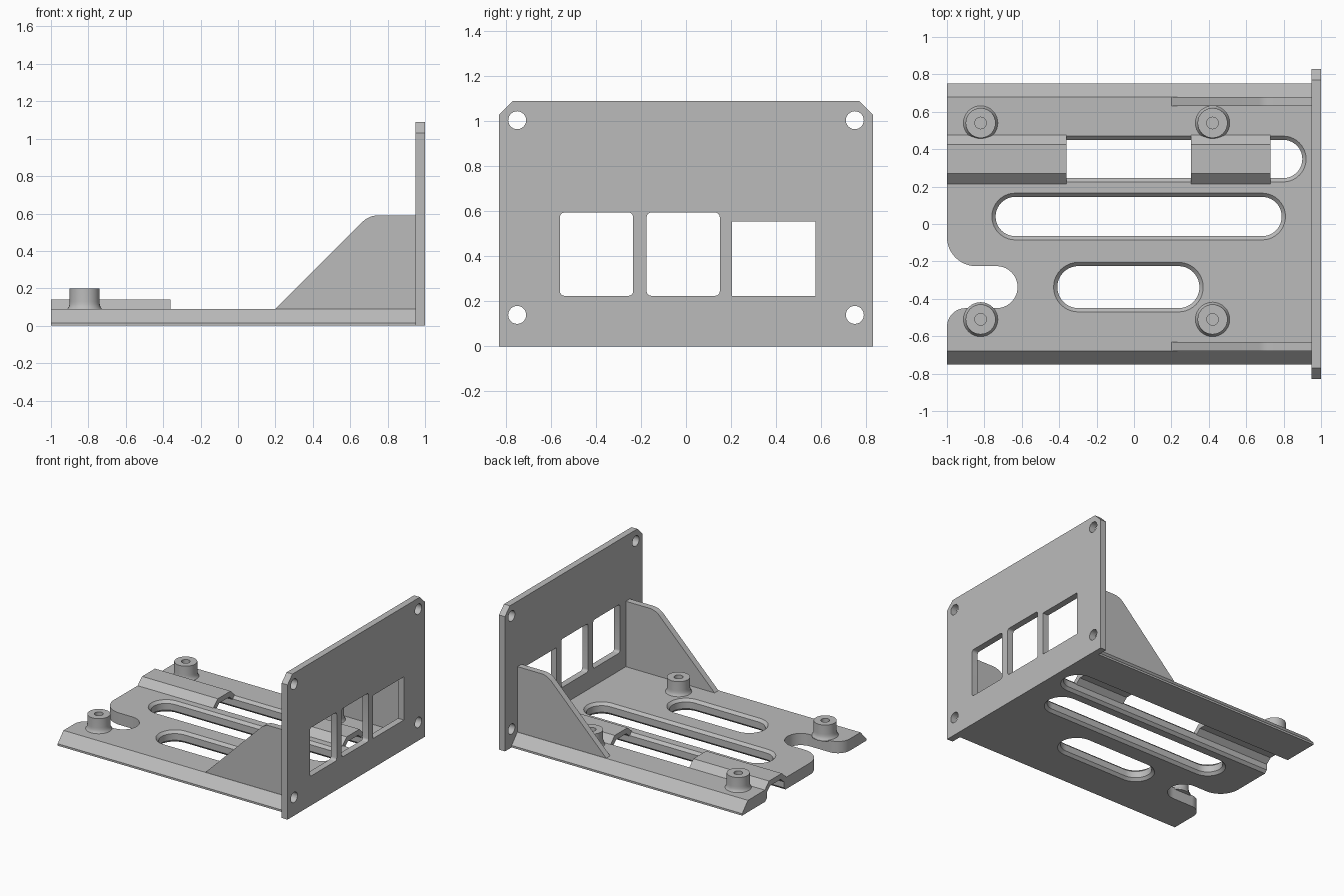
import bpy, bmesh
from math import sin, cos, pi, radians

cube = bpy.data.objects.get("Cube")
if cube:
    bpy.data.objects.remove(cube, do_unlink=True)

grey = bpy.data.materials.new("plain grey")
grey.use_nodes = True
grey.diffuse_color = (0.5, 0.5, 0.5, 1)
bsdf = next(n for n in grey.node_tree.nodes if n.type == 'BSDF_PRINCIPLED')
bsdf.inputs["Base Color"].default_value = (0.5, 0.5, 0.5, 1)


def loft(name, rings):
    """Closed solid through rings of equal point count."""
    bm = bmesh.new()
    loops = [[bm.verts.new(p) for p in ring] for ring in rings]
    n = len(loops[0])
    for a, b in zip(loops, loops[1:]):
        for i in range(n):
            j = (i + 1) % n
            bm.faces.new((a[i], a[j], b[j], b[i]))
    bm.faces.new(loops[0][::-1])
    bm.faces.new(loops[-1])
    bmesh.ops.recalc_face_normals(bm, faces=bm.faces)
    mesh = bpy.data.meshes.new(name)
    bm.to_mesh(mesh)
    bm.free()
    mesh.materials.append(grey)
    obj = bpy.data.objects.new(name, mesh)
    bpy.context.collection.objects.link(obj)
    return obj


def prism(name, pts, axis, a, b):
    """Extrude a 2D profile along an axis from a to b."""
    place = {'x': lambda p, q, t: (t, p, q),
             'y': lambda p, q, t: (p, t, q),
             'z': lambda p, q, t: (p, q, t)}[axis]
    return loft(name, [[place(p, q, t) for p, q in pts] for t in (a, b)])


def arc(cx, cy, r, start, end, steps=12):
    return [(cx + r * cos(radians(start + (end - start) * i / steps)),
             cy + r * sin(radians(start + (end - start) * i / steps)))
            for i in range(steps + 1)]


def rounded(x0, x1, y0, y1, r, steps=4):
    return (arc(x1 - r, y1 - r, r, 0, 90, steps) + arc(x0 + r, y1 - r, r, 90, 180, steps)
            + arc(x0 + r, y0 + r, r, 180, 270, steps) + arc(x1 - r, y0 + r, r, 270, 360, steps))


def cut(obj, cutters):
    bpy.context.view_layer.objects.active = obj
    for c in cutters:
        c.hide_render = True
        mod = obj.modifiers.new("cut", 'BOOLEAN')
        mod.operation, mod.solver, mod.object = 'DIFFERENCE', 'EXACT', c
        bpy.ops.object.modifier_apply(modifier=mod.name)
        bpy.data.objects.remove(c, do_unlink=True)


def slot_cutter(x0, x1, y0, y1):
    """Stadium slot with chamfered rims; sizes given at the plate faces."""
    rings = []
    for z, grow in ((-0.01, 0.01), (0.02, -0.02), (0.07, -0.02), (0.10, 0.01)):
        r = (y1 - y0) / 2 + grow
        cy = (y0 + y1) / 2
        half = (y1 - y0) / 2
        outline = arc(x1 - half, cy, r, -90, 90, 20) + arc(x0 + half, cy, r, 90, 270, 20)
        rings.append([(x, y, z) for x, y in outline])
    return loft("slot_cutter", rings)


# Base plate with sloping long edges
T = 0.09
base = prism("base_plate", [(-0.75, 0), (0.75, 0), (0.75, 0.015), (0.68, T),
                            (-0.68, T), (-0.75, 0.015)], 'x', -1, 0.955)
# Flared notch in the left end
notch = ([(-1.1, -0.07)] + arc(-0.845, -0.07, 0.155, 180, 270)
         + arc(-0.735, -0.3375, 0.1125, 90, -90, 20)
         + arc(-0.9, -0.55, 0.1, 90, 180) + [(-1.1, -0.55)])
cut(base, [slot_cutter(-1.4, 0.92, 0.225, 0.47),
           slot_cutter(-0.76, 0.81, -0.085, 0.165),
           slot_cutter(-0.43, 0.37, -0.47, -0.205),
           prism("notch_cutter", notch, 'z', -0.1, 0.2)])

# Raised bridges over the open slot
arch = [(0.215, T), (0.27, 0.14), (0.425, 0.14), (0.475, T), (0.45, 0.065),
        (0.41, 0.1), (0.285, 0.1), (0.245, 0.065)]
for name, a, b in (("bridge_outer", -1, -0.36), ("bridge_inner", 0.305, 0.73)):
    prism(name, arch, 'x', a, b)

# End panel with windows and screw holes
panel = prism("end_panel", [(-0.83, 0), (0.83, 0), (0.83, 1.03), (0.77, 1.09),
                            (-0.77, 1.09), (-0.83, 1.03)], 'x', 0.95, 1)
openings = [rounded(-0.56, -0.235, 0.225, 0.595, 0.02),
            rounded(-0.175, 0.15, 0.225, 0.595, 0.02),
            [(0.205, 0.225), (0.575, 0.225), (0.575, 0.555), (0.205, 0.555)]]
openings += [arc(y, z, 0.04, 0, 345, 23) for y in (-0.75, 0.75) for z in (0.14, 1.005)]
cut(panel, [prism("opening_cutter", o, 'x', 0.8, 1.2) for o in openings])

# Gussets bracing the panel
gusset = [(0.2, T), (0.2, 0.08), (0.96, 0.08), (0.96, 0.59)] + arc(0.75, 0.47, 0.12, 90, 135, 8)
for name, s in (("gusset_left", 1), ("gusset_right", -1)):
    prism(name, gusset, 'y', s * 0.63, s * 0.678)

# Standoffs: lathed posts with a flared foot and blind hole
post = [(0.092, 0.08), (0.092, T), (0.085, 0.1), (0.081, 0.115), (0.08, 0.13),
        (0.08, 0.2), (0.031, 0.2), (0.031, 0.12)]
for x in (-0.82, 0.42):
    for y in (0.54, -0.51):
        loft("standoff", [[(x + r * cos(2 * pi * i / 32), y + r * sin(2 * pi * i / 32), z)
                           for i in range(32)] for r, z in post])

# Smooth curved walls, keep edges sharp
for obj in bpy.context.scene.objects:
    obj.select_set(obj.type == 'MESH')
bpy.context.view_layer.objects.active = base
bpy.ops.object.shade_smooth_by_angle(angle=radians(30))
